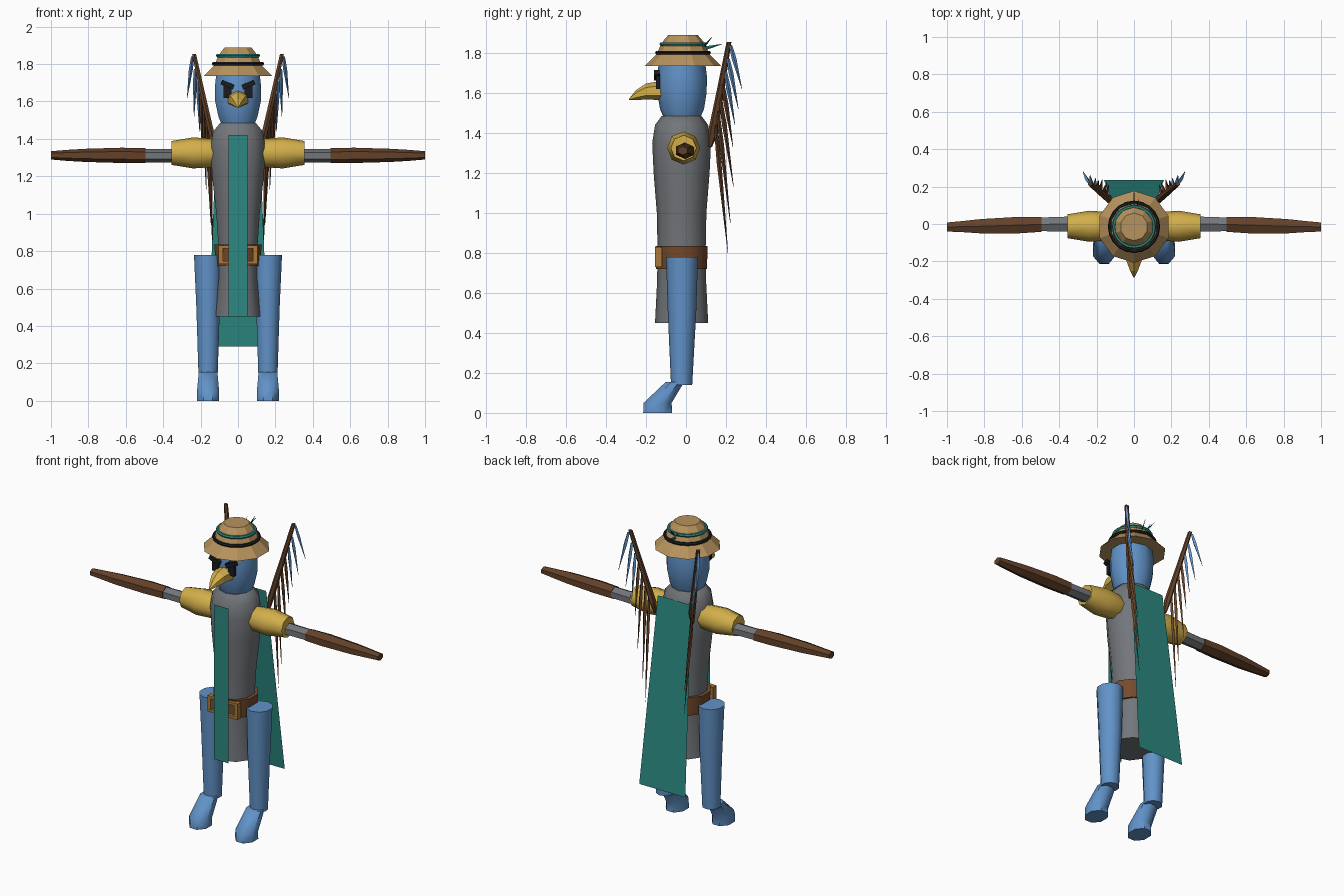
import bpy, bmesh, math
from mathutils import Vector

old = bpy.data.objects.get("Cube")
if old:
    bpy.data.objects.remove(old, do_unlink=True)


def material(name, *rgb):
    m = bpy.data.materials.new(name)
    m.use_nodes = True
    m.diffuse_color = (*rgb, 1)
    bsdf = m.node_tree.nodes["Principled BSDF"]
    bsdf.inputs["Base Color"].default_value = (*rgb, 1)
    bsdf.inputs["Roughness"].default_value = 0.8
    return m


BLUE = material("feather blue", 0.12, 0.29, 0.58)
GREY = material("tunic grey", 0.17, 0.18, 0.195)
TEAL = material("cloth teal", 0.025, 0.25, 0.22)
GOLD = material("beak yellow", 0.65, 0.43, 0.07)
TAN = material("straw tan", 0.47, 0.29, 0.11)
BROWN = material("dark brown", 0.125, 0.053, 0.022)
LEATHER = material("belt leather", 0.18, 0.07, 0.026)
BUCKLE = material("buckle brass", 0.39, 0.19, 0.045)
BLACK = material("black", 0.012, 0.012, 0.014)

# Ring planes for lofts along each axis
X, Y, Z = Vector((1, 0, 0)), Vector((0, 1, 0)), Vector((0, 0, 1))
PLANE = {"x": (Y, Z), "y": (X, Z), "z": (X, Y)}


def finish(name, bm, mat, smooth=0):
    bmesh.ops.recalc_face_normals(bm, faces=bm.faces[:])
    mesh = bpy.data.meshes.new(name)
    bm.to_mesh(mesh)
    bm.free()
    mesh.materials.append(mat)
    ob = bpy.data.objects.new(name, mesh)
    bpy.context.collection.objects.link(ob)
    if smooth:
        bpy.ops.object.select_all(action="DESELECT")
        ob.select_set(True)
        bpy.context.view_layer.objects.active = ob
        bpy.ops.object.shade_smooth_by_angle(angle=math.radians(smooth))
    return ob


def loft(name, mat, rings, axis="z", n=10, phase=90, smooth=0, side=1):
    """Skin through rings of (x, y, z, radius u, radius v), mirrored by side."""
    u, v = PLANE[axis]
    bm = bmesh.new()
    loops = []
    for x, y, z, ru, rv in rings:
        loop = []
        for i in range(n):
            a = math.radians(phase) + math.tau * i / n
            p = Vector((x, y, z)) + u * ru * math.cos(a) + v * rv * math.sin(a)
            p.x *= side
            loop.append(bm.verts.new(p))
        loops.append(loop)
    for a, b in zip(loops, loops[1:]):
        for i in range(n):
            j = (i + 1) % n
            bm.faces.new((a[i], a[j], b[j], b[i]))
    bm.faces.new(loops[0])
    bm.faces.new(loops[-1])
    return finish(name, bm, mat, smooth)


def box(name, mat, centre, size, tilt=0):
    bm = bmesh.new()
    bmesh.ops.create_cube(bm, size=1)
    bmesh.ops.scale(bm, vec=size, verts=bm.verts)
    ob = finish(name, bm, mat)
    ob.location = centre
    ob.rotation_euler.y = tilt
    return ob


def sheet(name, mat, top, bottom):
    """Flat cloth panel from (half width, y, z) at the top to the bottom."""
    bm = bmesh.new()
    corners = [(s * w, y, z) for (w, y, z), signs in
               ((top, (-1, 1)), (bottom, (1, -1))) for s in signs]
    bm.faces.new([bm.verts.new(c) for c in corners])
    return finish(name, bm, mat)


def hat_band(name, mat, z, radius):
    bpy.ops.mesh.primitive_torus_add(location=(0, -0.015, z), major_radius=radius,
                                     minor_radius=0.01, major_segments=20, minor_segments=6)
    ob = bpy.context.object
    ob.name = name
    ob.data.materials.append(mat)


# Tunic, head and belt
loft("tunic", GREY, [(0, -0.022, z, rx, ry) for z, rx, ry in (
    (0.45, 0.13, 0.133), (0.65, 0.108, 0.123), (0.8, 0.108, 0.12), (1.0, 0.122, 0.124),
    (1.2, 0.145, 0.14), (1.35, 0.155, 0.147), (1.44, 0.14, 0.133), (1.485, 0.1, 0.1))], smooth=50)
loft("head", BLUE, [(0, -0.02, z, rx, ry) for z, rx, ry in (
    (1.46, 0.085, 0.085), (1.52, 0.11, 0.11), (1.6, 0.128, 0.123),
    (1.68, 0.13, 0.125), (1.76, 0.12, 0.115))], smooth=50)
loft("belt", LEATHER, [(0, -0.022, 0.72, 0.122, 0.127), (0, -0.022, 0.835, 0.134, 0.13)], smooth=50)
for s in (-1, 1):
    box("buckle_side", BUCKLE, (s * 0.092, -0.137, 0.78), (0.022, 0.035, 0.1))
    box("buckle_rail", BUCKLE, (0, -0.145, 0.78 + s * 0.042), (0.19, 0.02, 0.016))

# Front panel and cape
sheet("front_panel", TEAL, (0.05, -0.168, 1.42), (0.05, -0.168, 0.45))
sheet("cape", TEAL, (0.115, 0.115, 1.44), (0.16, 0.235, 0.29))

# Hat
loft("hat", TAN, [(0, -0.015, z, r, r) for z, r in (
    (1.735, 0.193), (1.795, 0.132), (1.84, 0.112), (1.862, 0.098), (1.89, 0.074))])
hat_band("lower_hat_band", BLACK, 1.802, 0.13)
hat_band("upper_hat_band", TEAL, 1.845, 0.108)
for x, y, z, mat in ((0, 0.18, 1.845, TEAL), (0.025, 0.13, 1.88, BLACK), (-0.02, 0.12, 1.87, TEAL)):
    loft("hat_feather", mat, [(x * 0.5, 0.08, 1.82, 0.004, 0.012),
                              (x, y, z, 0.001, 0.001)], "y", 4)

# Beak
loft("beak", GOLD, [(0, -0.12, 1.613, 0.062, 0.048), (0, -0.2, 1.608, 0.046, 0.04),
                    (0, -0.25, 1.59, 0.024, 0.025), (0, -0.285, 1.568, 0.003, 0.003)], "y", 6)

FEATHER_TIPS = ((0.135, 0.21, 0.8), (0.145, 0.222, 0.95), (0.17, 0.238, 1.13), (0.19, 0.235, 1.33),
                (0.205, 0.245, 1.44), (0.235, 0.262, 1.52), (0.272, 0.28, 1.62))
BONE_FOOT, BONE_TIP = Vector((0.135, 0.13, 1.4)), Vector((0.235, 0.215, 1.84))

for s, side in ((1, "left_"), (-1, "right_")):
    # Eyes and angry brows
    box(side + "eye", BLACK, (s * 0.056, -0.14, 1.66), (0.042, 0.02, 0.08))
    box(side + "brow", BLACK, (s * 0.056, -0.146, 1.69), (0.072, 0.026, 0.026), -s * 0.4)

    # Arms
    loft(side + "shoulder", GOLD, [(x, -0.012, 1.325, r, r) for x, r in (
        (0.12, 0.07), (0.15, 0.077), (0.24, 0.083), (0.355, 0.064))],
        "x", 8, 90, 50, s)
    loft(side + "sleeve", GREY, [(0.34, 0, 1.31, 0.046, 0.036), (0.51, -0.002, 1.31, 0.042, 0.036)],
         "x", 6, side=s)
    loft(side + "forearm", BROWN, [(0.495, -0.002, 1.31, 0.046, 0.04), (0.62, -0.006, 1.312, 0.051, 0.041),
                                   (0.82, -0.012, 1.312, 0.044, 0.035)], "x", 6, side=s)
    loft(side + "hand", BROWN, [(0.82, -0.012, 1.312, 0.044, 0.035), (0.92, -0.014, 1.312, 0.034, 0.029),
                                (1.0, -0.016, 1.312, 0.028, 0.022)], "x", 6, side=s)

    # Legs and feet
    loft(side + "leg", BLUE, [(0.163, -0.02, 0.78, 0.076, 0.08), (0.16, -0.02, 0.5, 0.066, 0.071),
                              (0.16, -0.022, 0.14, 0.054, 0.053)], n=10, smooth=50, side=s)
    loft(side + "foot", BLUE, [(0.16, -0.142, 0, 0.064, 0.078), (0.16, -0.142, 0.05, 0.064, 0.076),
                               (0.16, -0.055, 0.155, 0.054, 0.05)], n=8, phase=22.5, smooth=50, side=s)

    # Wing bone with a fan of hanging feathers
    loft(side + "wing_bone", BROWN, [(0.13, 0.12, 1.33, 0.008, 0.01), (0.135, 0.135, 1.4, 0.018, 0.026),
                                     (0.18, 0.17, 1.6, 0.016, 0.019), (0.235, 0.215, 1.855, 0.012, 0.012)],
         n=6, side=s)
    for i, tip in enumerate(FEATHER_TIPS):
        tip = Vector(tip)
        root = BONE_FOOT.lerp(BONE_TIP, min(1, 0.1 + i * 0.15)) + Vector((0.008, 0.008, 0))
        middle = root.lerp(tip, 0.3)
        loft(f"{side}wing_feather_{i + 1}", BLUE if i > 3 else BROWN,
             [(*root, 0.008, 0.008), (*middle, 0.011, 0.012), (*tip, 0.001, 0.001)], n=4, side=s)
